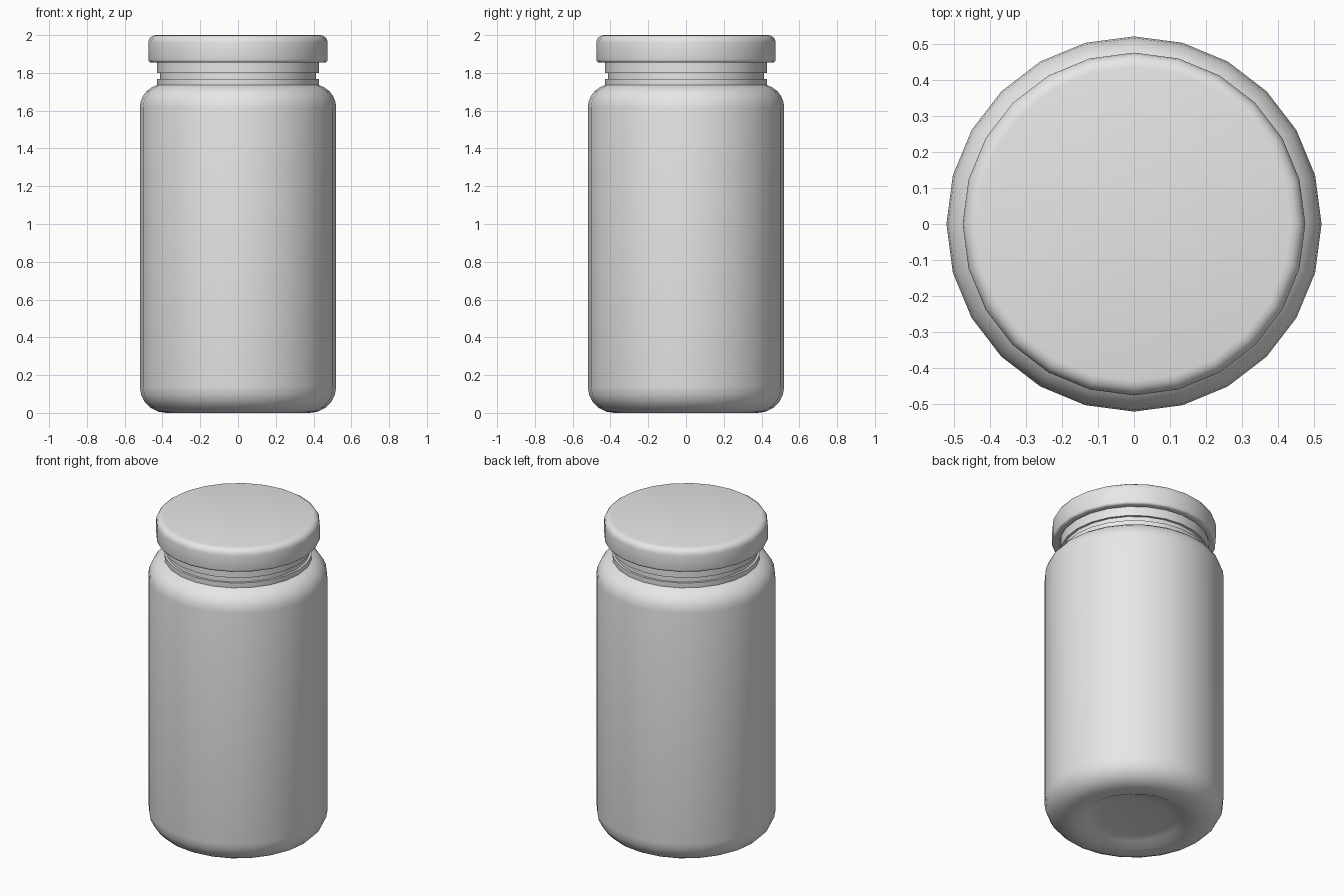
import bpy, math

if "Cube" in bpy.data.objects:
    bpy.data.objects.remove(bpy.data.objects["Cube"], do_unlink=True)

SIDES = 24

# One plain grey for everything
grey = bpy.data.materials.new("plain grey")
grey.use_nodes = True
grey.diffuse_color = (0.8, 0.8, 0.8, 1)
grey.node_tree.nodes["Principled BSDF"].inputs["Base Color"].default_value = (0.8, 0.8, 0.8, 1)


def arc(cx, cz, rx, rz, start, end, steps=5):
    """Points of an elliptical corner in the radius/height plane."""
    angles = [math.radians(start + (end - start) * i / steps) for i in range(steps + 1)]
    return [(cx + rx * math.cos(a), cz + rz * math.sin(a)) for a in angles]


def lathe(name, profile):
    """Spin a (radius, height) profile round z and close both ends with caps."""
    verts = [(r * math.cos(math.tau * s / SIDES), r * math.sin(math.tau * s / SIDES), z)
             for r, z in profile for s in range(SIDES)]
    faces = []
    for ring in range(len(profile) - 1):
        a, b = ring * SIDES, (ring + 1) * SIDES
        for s in range(SIDES):
            t = (s + 1) % SIDES
            faces.append((a + s, a + t, b + t, b + s))
    faces.append(tuple(reversed(range(SIDES))))
    faces.append(tuple(range(len(verts) - SIDES, len(verts))))
    mesh = bpy.data.meshes.new(name)
    mesh.from_pydata(verts, [], faces)
    mesh.materials.append(grey)
    obj = bpy.data.objects.new(name, mesh)
    bpy.context.collection.objects.link(obj)
    bpy.ops.object.select_all(action="DESELECT")
    obj.select_set(True)
    bpy.context.view_layer.objects.active = obj
    bpy.ops.object.shade_smooth_by_angle(angle=math.radians(35))
    return obj


# Jar: recessed base, rounded foot, straight wall, rounded shoulder, ridged neck
jar_profile = (
    [(0.20, 0.035), (0.27, 0.025), (0.32, 0.0)]
    + arc(0.38, 0.14, 0.14, 0.14, -90, 0)
    + arc(0.395, 1.615, 0.125, 0.125, 0, 75)
    + [(0.428, 1.74), (0.428, 1.767), (0.414, 1.767), (0.414, 1.80),
       (0.428, 1.80), (0.428, 1.93)]
)
lathe("jar_body", jar_profile)

# Lid: hollow cap with softly rounded outer edges
lid_profile = (
    [(0.435, 1.94), (0.435, 1.855)]
    + arc(0.460, 1.870, 0.015, 0.015, -90, 0, 3)
    + arc(0.435, 1.960, 0.040, 0.040, 0, 90, 4)
)
lathe("lid", lid_profile)
